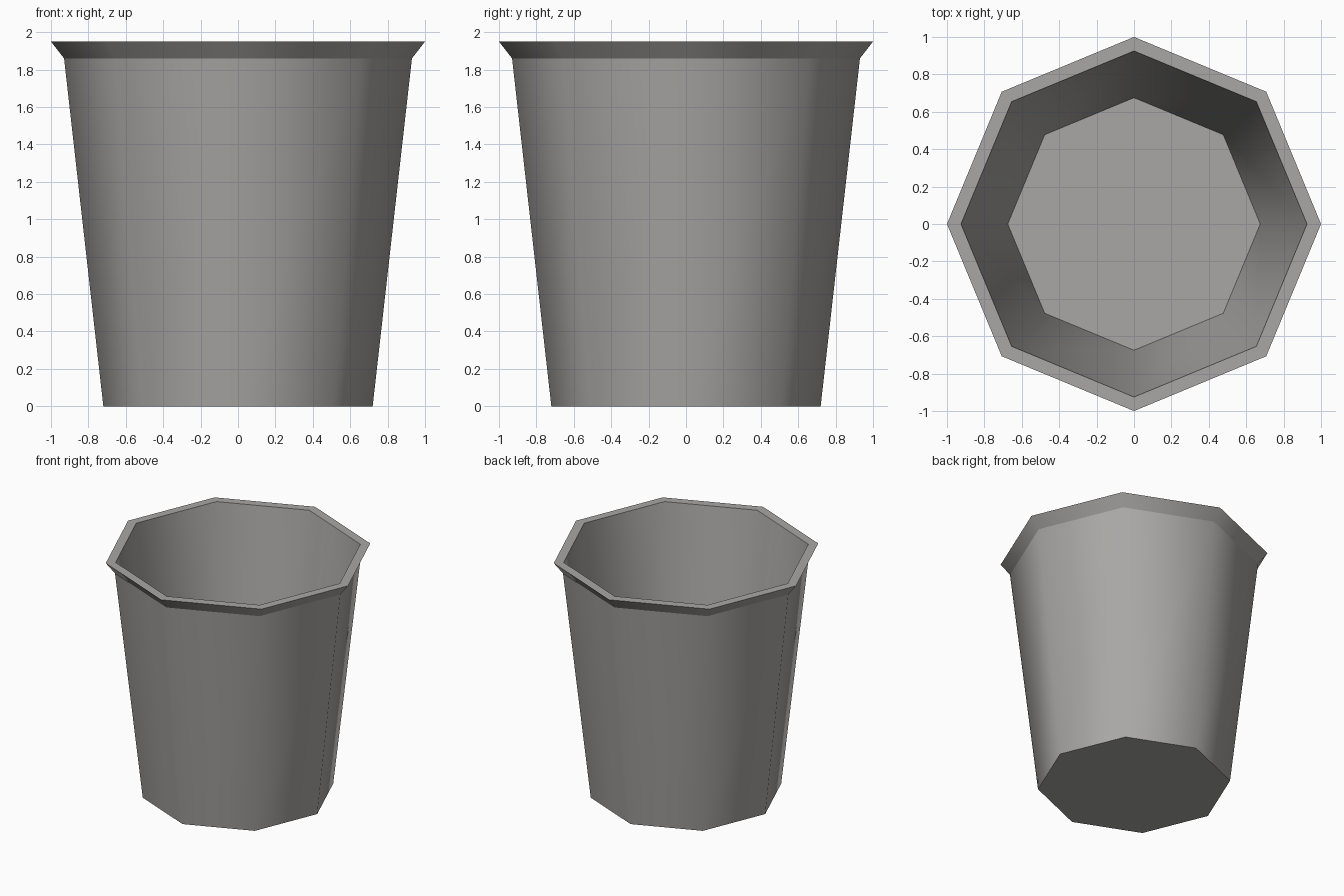
import bpy, bmesh
from math import cos, sin, pi

cube = bpy.data.objects.get("Cube")
if cube:
    bpy.data.objects.remove(cube, do_unlink=True)

SIDES = 8

# Single grey material
grey = bpy.data.materials.new("warm_grey")
grey.use_nodes = True
colour = (0.40, 0.39, 0.375, 1)
grey.diffuse_color = colour
grey.node_tree.nodes["Principled BSDF"].inputs["Base Color"].default_value = colour

# Profile as (radius, height): outer wall, flared rim, inner wall, inner floor
profile = [(0.72, 0), (0.93, 1.86), (1.0, 1.95), (0.925, 1.95), (0.675, 0.05)]

bm = bmesh.new()
rings = [[bm.verts.new((r * cos(2 * pi * i / SIDES), r * sin(2 * pi * i / SIDES), z))
          for i in range(SIDES)] for r, z in profile]

# Walls between neighbouring rings
for low, high in zip(rings, rings[1:]):
    for i in range(SIDES):
        j = (i + 1) % SIDES
        bm.faces.new((low[i], low[j], high[j], high[i])).smooth = True

# Underside and inner floor
bm.faces.new(rings[0][::-1])
bm.faces.new(rings[-1])

# Keep the rings crisp while the walls shade smoothly around
for ring in rings:
    for i in range(SIDES):
        bm.edges.get((ring[i], ring[(i + 1) % SIDES])).smooth = False

mesh = bpy.data.meshes.new("bucket")
bm.to_mesh(mesh)
bm.free()
mesh.materials.append(grey)
bucket = bpy.data.objects.new("bucket", mesh)
bpy.context.collection.objects.link(bucket)
